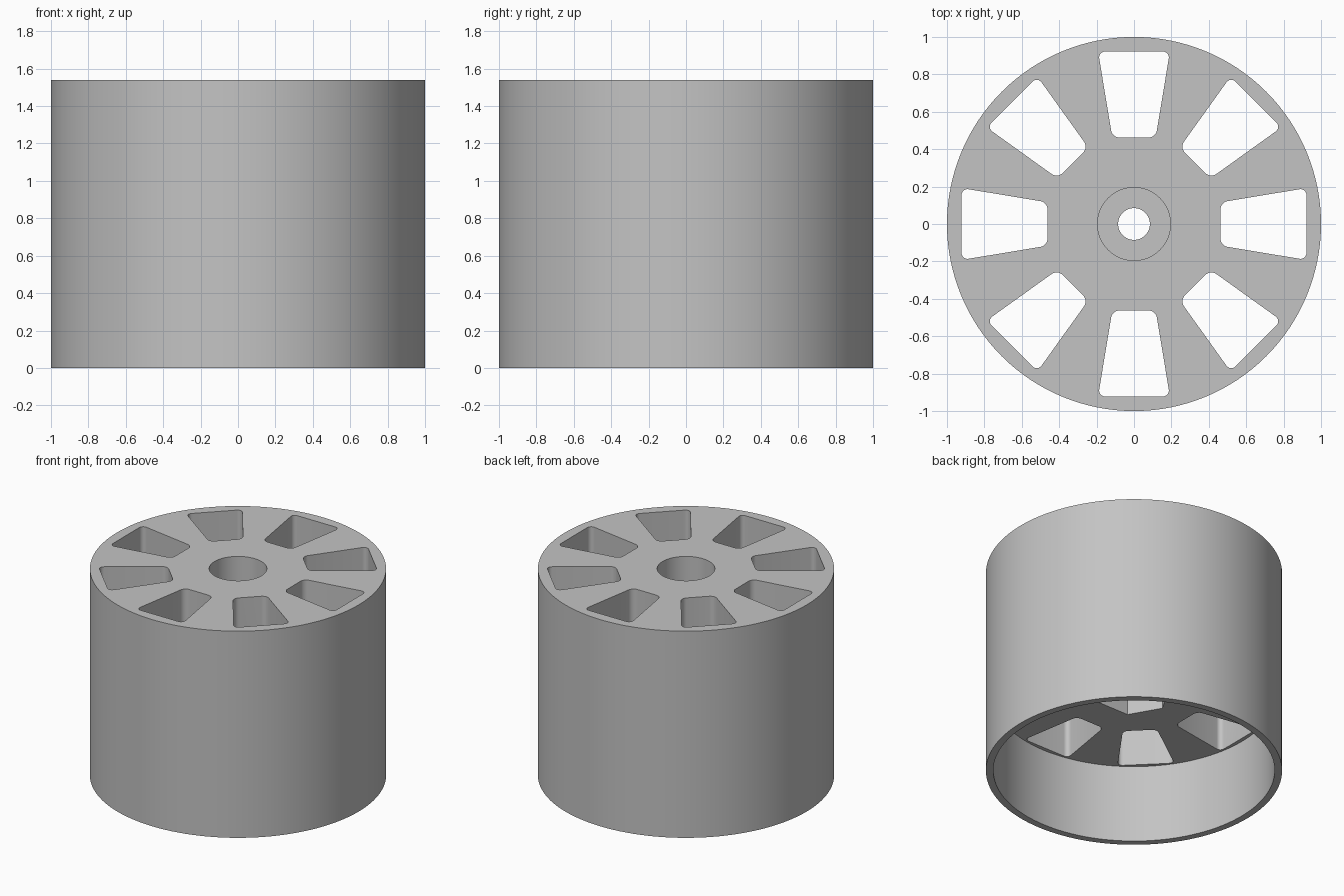
import bpy
import bmesh
from math import radians
from mathutils import Matrix

HEIGHT = 1.54
PLATE_BOTTOM = 0.58
SLOTS = 8

if "Cube" in bpy.data.objects:
    bpy.data.objects.remove(bpy.data.objects["Cube"], do_unlink=True)

grey = bpy.data.materials.new("plain grey")
grey.use_nodes = True
colour = (0.55, 0.55, 0.55, 1)
grey.diffuse_color = colour
grey.node_tree.nodes["Principled BSDF"].inputs["Base Color"].default_value = colour


def make_object(name, bm):
    bmesh.ops.recalc_face_normals(bm, faces=bm.faces)
    mesh = bpy.data.meshes.new(name)
    bm.to_mesh(mesh)
    bm.free()
    mesh.materials.append(grey)
    obj = bpy.data.objects.new(name, mesh)
    bpy.context.collection.objects.link(obj)
    return obj


def cylinder(name, radius, bottom, top, sides):
    bm = bmesh.new()
    bmesh.ops.create_cone(
        bm, cap_ends=True, segments=sides, radius1=radius, radius2=radius,
        depth=top - bottom, matrix=Matrix.Translation((0, 0, (bottom + top) / 2)))
    return make_object(name, bm)


def slot(index):
    # Tapered opening with rounded vertical corners
    bm = bmesh.new()
    outline = [(0.462, -0.116), (0.922, -0.192), (0.922, 0.192), (0.462, 0.116)]
    face = bm.faces.new([bm.verts.new((x, y, PLATE_BOTTOM - 0.1)) for x, y in outline])
    result = bmesh.ops.extrude_face_region(bm, geom=[face])
    top = [v for v in result["geom"] if isinstance(v, bmesh.types.BMVert)]
    bmesh.ops.translate(bm, verts=top, vec=(0, 0, HEIGHT - PLATE_BOTTOM + 0.2))
    uprights = [e for e in bm.edges if abs(e.verts[0].co.z - e.verts[1].co.z) > 0.5]
    bmesh.ops.bevel(bm, geom=uprights, offset=0.038, segments=6,
                    profile=0.5, affect='EDGES')
    turn = Matrix.Rotation(radians(360 / SLOTS * index), 4, 'Z')
    bmesh.ops.transform(bm, matrix=turn, verts=bm.verts)
    return make_object(f"slot_cutter_{index}", bm)


# Solid drum
drum = cylinder("drum", 1, 0, HEIGHT, 128)

# Hollow skirt, stepped centre bore, hexagonal pocket and spoke openings
cutters = [
    cylinder("skirt_cutter", 0.95, -0.1, PLATE_BOTTOM, 128),
    cylinder("bore_cutter", 0.085, PLATE_BOTTOM - 0.1, HEIGHT + 0.1, 48),
    cylinder("counterbore_cutter", 0.195, HEIGHT - 0.45, HEIGHT + 0.1, 64),
]
pocket = cylinder("hex_pocket_cutter", 0.25, PLATE_BOTTOM - 0.1, PLATE_BOTTOM + 0.25, 6)
pocket.data.transform(Matrix.Rotation(radians(30), 4, 'Z'))
cutters.append(pocket)
cutters += [slot(i) for i in range(SLOTS)]

bpy.ops.object.select_all(action='DESELECT')
drum.select_set(True)
bpy.context.view_layer.objects.active = drum
for cutter in cutters:
    cutter.hide_render = True
    cut = drum.modifiers.new(cutter.name, 'BOOLEAN')
    cut.operation = 'DIFFERENCE'
    cut.solver = 'EXACT'
    cut.object = cutter
    bpy.ops.object.modifier_apply(modifier=cut.name)
    bpy.data.objects.remove(cutter, do_unlink=True)

# Smooth round walls with crisp rims
bpy.ops.object.shade_smooth_by_angle(angle=radians(30))
